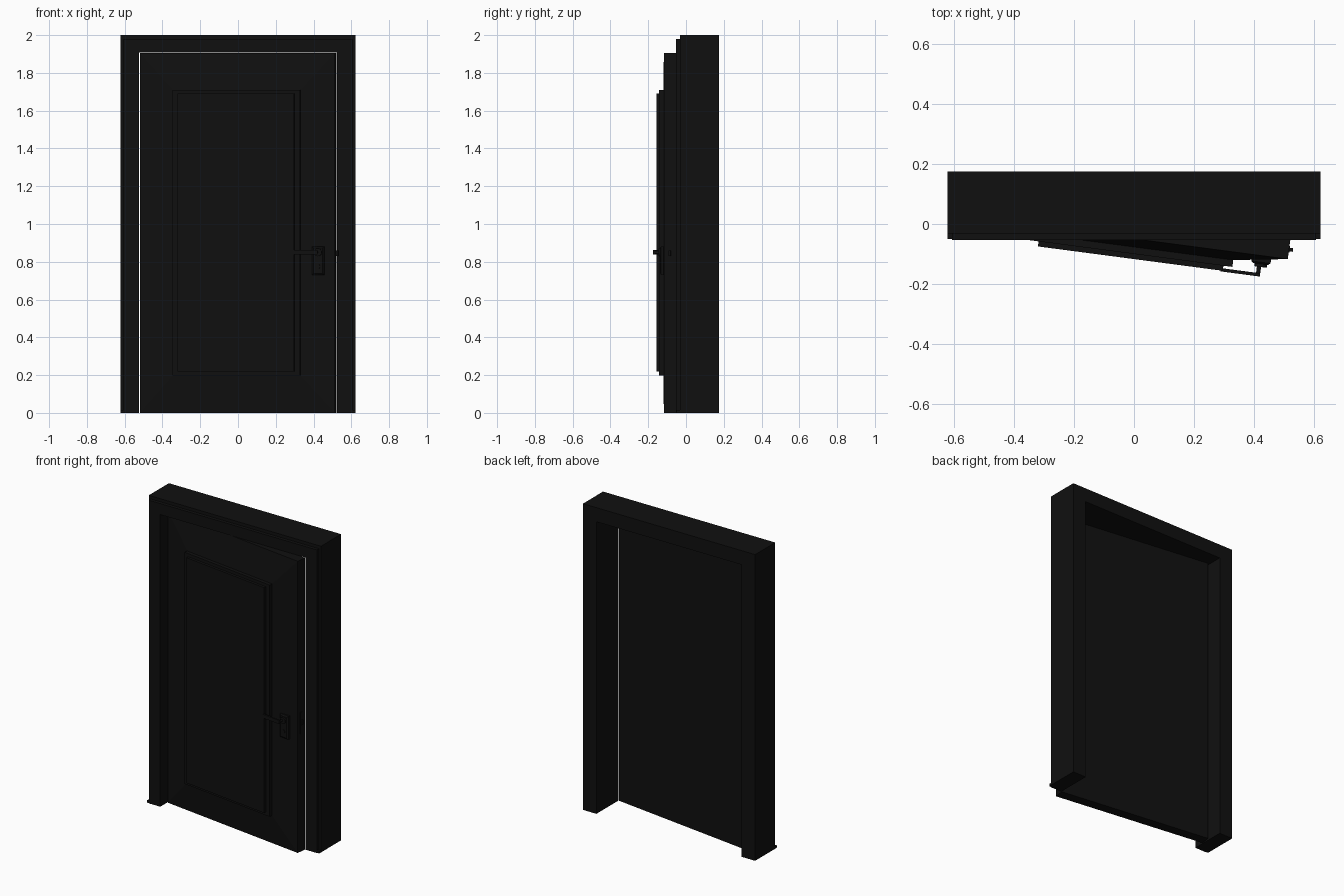
import bpy, bmesh, math
from mathutils import Matrix

if "Cube" in bpy.data.objects:
    bpy.data.objects.remove(bpy.data.objects["Cube"])

mat = bpy.data.materials.new("black_paint")
mat.diffuse_color = (0.005, 0.005, 0.005, 1)
mat.use_nodes = True
mat.node_tree.nodes["Principled BSDF"].inputs["Base Color"].default_value = mat.diffuse_color

# Door space: u along the door from the hinge, v depth (negative = front)
SWING = Matrix.Translation((-0.52, 0.019, 0)) @ Matrix.Rotation(math.radians(-7.5), 4, 'Z')
STILL = Matrix.Identity(4)


def finish(name, bm, matrix=STILL):
    bmesh.ops.recalc_face_normals(bm, faces=bm.faces)
    mesh = bpy.data.meshes.new(name)
    bm.to_mesh(mesh)
    bm.free()
    mesh.materials.append(mat)
    mesh.transform(matrix)
    ob = bpy.data.objects.new(name, mesh)
    bpy.context.collection.objects.link(ob)
    return ob


def stack(name, rings, matrix=STILL):
    """Closed solid lofted through rectangles (x0, x1, z0, z1, y)."""
    bm = bmesh.new()
    loops = []
    for x0, x1, z0, z1, y in rings:
        loops.append([bm.verts.new(p) for p in
                      ((x0, y, z0), (x1, y, z0), (x1, y, z1), (x0, y, z1))])
    for a, b in zip(loops, loops[1:]):
        for i in range(4):
            j = (i + 1) % 4
            bm.faces.new((a[i], a[j], b[j], b[i]))
    bm.faces.new(loops[0])
    bm.faces.new(loops[-1])
    return finish(name, bm, matrix)


def box(name, x0, x1, y0, y1, z0, z1, matrix=STILL):
    return stack(name, [(x0, x1, z0, z1, y0), (x0, x1, z0, z1, y1)], matrix)


def arch(name, outer, top, inner, inner_top, y0, y1):
    """Upside-down U frame extruded in depth."""
    pts = [(-outer, 0), (-outer, top), (outer, top), (outer, 0),
           (inner, 0), (inner, inner_top), (-inner, inner_top), (-inner, 0)]
    bm = bmesh.new()
    face = bm.faces.new([bm.verts.new((x, y0, z)) for x, z in pts])
    ext = bmesh.ops.extrude_face_region(bm, geom=[face])
    moved = [v for v in ext["geom"] if isinstance(v, bmesh.types.BMVert)]
    bmesh.ops.translate(bm, verts=moved, vec=(0, y1 - y0, 0))
    if face.is_valid and not any(len(e.link_faces) == 2 for e in face.edges):
        bm.faces.remove(face)
    return finish(name, bm)


# Frame, raised casing and small base blocks
arch("door_frame", 0.622, 2.0, 0.525, 1.908, 0.175, -0.032)
arch("front_casing", 0.607, 1.98, 0.525, 1.908, -0.032, -0.053)
for side, s in (("left", -1), ("right", 1)):
    a, b = sorted((s * 0.53, s * 0.622))
    box(side + "_base_block", a, b, -0.05, -0.03, 0, 0.015)

# Door leaf with sloped surround, moulding step and raised panel
stack("door_leaf", [
    (0, 1.042, 0, 1.905, 0.065),
    (0, 1.042, 0, 1.905, 0),
    (0.18, 0.862, 0.197, 1.71, -0.027),
    (0.18, 0.862, 0.197, 1.71, -0.05),
    (0.21, 0.832, 0.218, 1.69, -0.05),
    (0.21, 0.832, 0.218, 1.69, -0.067),
], SWING)

# Latch on the door edge
box("latch_plate", 1.04, 1.044, 0.022, 0.044, 0.77, 0.91, SWING)
box("latch_bolt", 1.042, 1.055, 0.026, 0.038, 0.83, 0.86, SWING)

# Handle: backplate, collar, neck and lever
stack("handle_plate", [
    (0.922, 0.987, 0.73, 0.882, 0),
    (0.922, 0.987, 0.73, 0.882, -0.022),
    (0.93, 0.979, 0.738, 0.874, -0.028),
], SWING)


def rod(name, u, z, radius, v0, v1):
    bm = bmesh.new()
    bmesh.ops.create_cone(bm, cap_ends=True, segments=16, radius1=radius, radius2=radius,
                          depth=abs(v1 - v0),
                          matrix=Matrix.Translation((u, (v0 + v1) / 2, z))
                          @ Matrix.Rotation(math.pi / 2, 4, 'X'))
    return finish(name, bm, SWING)


rod("handle_collar", 0.955, 0.85, 0.021, -0.02, -0.038)
rod("handle_neck", 0.95, 0.85, 0.007, -0.03, -0.068)
rod("key_cylinder", 0.955, 0.775, 0.012, -0.02, -0.032)
box("handle_lever", 0.824, 0.957, -0.07, -0.059, 0.838, 0.862, SWING)
